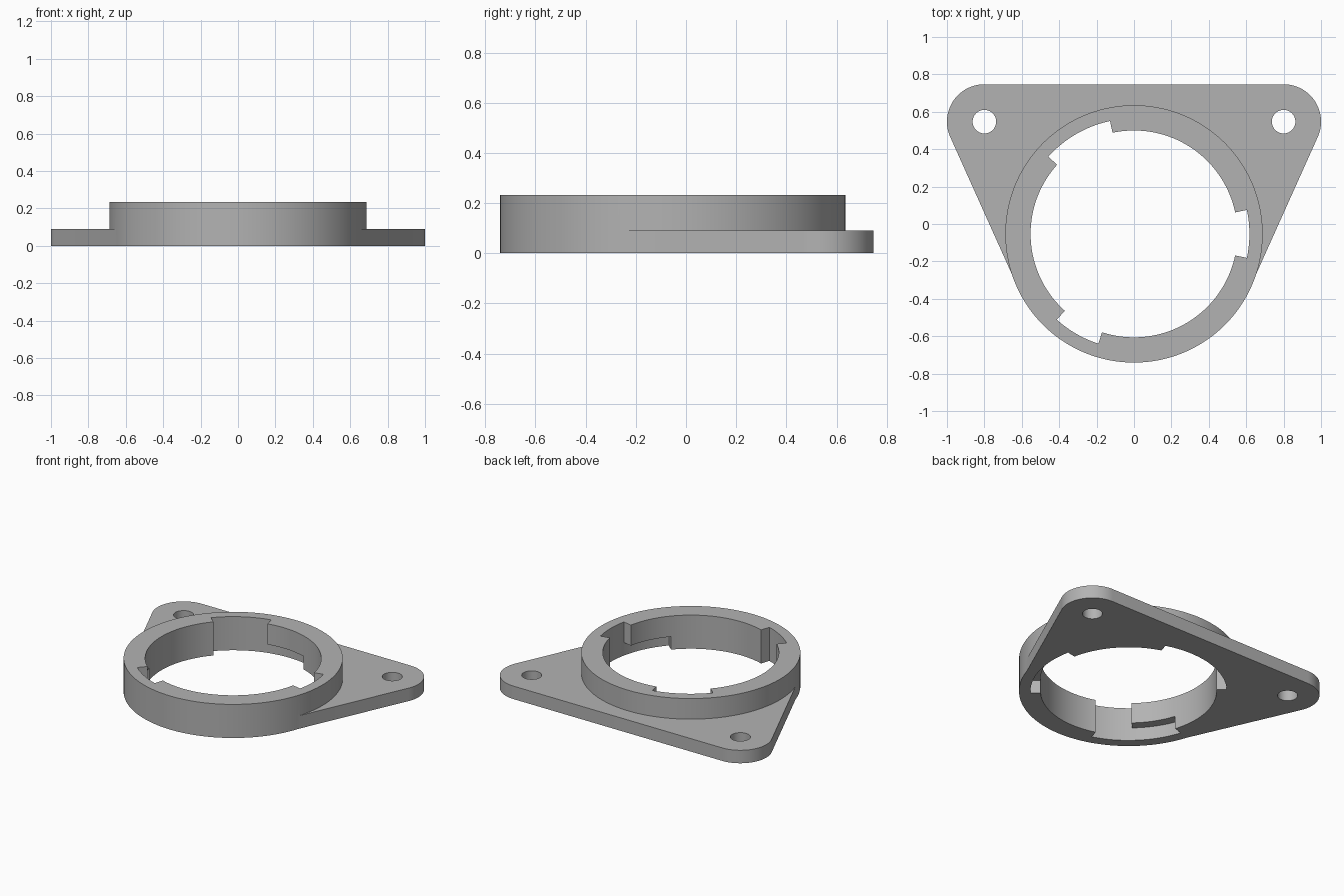
import bpy, bmesh
from math import sin, cos, radians, pi

if "Cube" in bpy.data.objects:
    bpy.data.objects.remove(bpy.data.objects["Cube"])

PLATE_H, RING_H = 0.09, 0.233
RING_Y, RING_R, BORE_R, NOTCH_R = -0.053, 0.688, 0.553, 0.617
EAR_X, EAR_Y, EAR_R, HOLE_R = 0.8, 0.547, 0.2, 0.063

grey = bpy.data.materials.new("matte grey")
grey.use_nodes = True
grey.diffuse_color = (0.45, 0.45, 0.45, 1)
grey.node_tree.nodes["Principled BSDF"].inputs["Base Color"].default_value = (0.45, 0.45, 0.45, 1)


def circle(cx, cy, r, n=144):
    return [(cx + r * cos(2 * pi * i / n), cy + r * sin(2 * pi * i / n)) for i in range(n)]


def sector(a0, a1, r0, r1, n=16):
    """Ring slice outline around the bore axis, angles in degrees."""
    steps = [radians(a0 + (a1 - a0) * i / n) for i in range(n + 1)]
    arc = [(r1 * cos(a), RING_Y + r1 * sin(a)) for a in steps]
    return arc + [(r0 * cos(a), RING_Y + r0 * sin(a)) for a in reversed(steps)]


def hull(points):
    """Convex outline, counter-clockwise."""
    def half(pts):
        out = []
        for p in pts:
            while len(out) > 1 and ((out[-1][0] - out[-2][0]) * (p[1] - out[-2][1])
                                    - (out[-1][1] - out[-2][1]) * (p[0] - out[-2][0])) <= 1e-9:
                out.pop()
            out.append(p)
        return out[:-1]
    pts = sorted(points)
    return half(pts) + half(pts[::-1])


def prism(name, outline, z0, z1):
    bm = bmesh.new()
    face = bm.faces.new([bm.verts.new((x, y, z0)) for x, y in outline])
    top = bmesh.ops.extrude_face_region(bm, geom=[face])["geom"]
    bmesh.ops.translate(bm, vec=(0, 0, z1 - z0),
                        verts=[v for v in top if isinstance(v, bmesh.types.BMVert)])
    bmesh.ops.recalc_face_normals(bm, faces=bm.faces)
    mesh = bpy.data.meshes.new(name)
    bm.to_mesh(mesh)
    bm.free()
    mesh.materials.append(grey)
    obj = bpy.data.objects.new(name, mesh)
    bpy.context.collection.objects.link(obj)
    return obj


def combine(body, other, operation):
    mod = body.modifiers.new(operation, 'BOOLEAN')
    mod.operation, mod.object, mod.solver = operation, other, 'EXACT'
    bpy.context.view_layer.objects.active = body
    bpy.ops.object.modifier_apply(modifier=mod.name)
    bpy.data.objects.remove(other)


# Flange plate wrapped around two ears and the ring, joined with the collar
ears = circle(EAR_X, EAR_Y, EAR_R) + circle(-EAR_X, EAR_Y, EAR_R)
flange = prism("mounting_flange", hull(ears + circle(0, RING_Y, RING_R - 0.004)), 0, PLATE_H)
combine(flange, prism("collar", circle(0, RING_Y, RING_R), 0, RING_H), 'UNION')

# Bore and screw holes
combine(flange, prism("bore", circle(0, RING_Y, BORE_R), -0.1, 0.4), 'DIFFERENCE')
for side in (-1, 1):
    combine(flange, prism("screw_hole", circle(side * EAR_X, EAR_Y, HOLE_R, 48), -0.1, 0.4), 'DIFFERENCE')

# Bayonet notches through the full height, each with a locking groove open below
for centre, half in ((0, 12), (120, 18), (240, 12)):
    start = centre - half
    combine(flange, prism("notch", sector(start, centre + half, 0.5, NOTCH_R), -0.1, 0.4), 'DIFFERENCE')
    combine(flange, prism("groove", sector(start - 30, start + 2, 0.5, NOTCH_R - 0.0005), -0.1, PLATE_H), 'DIFFERENCE')

# Smooth round walls, crisp edges
bpy.ops.object.select_all(action='DESELECT')
flange.select_set(True)
bpy.context.view_layer.objects.active = flange
bpy.ops.object.shade_smooth_by_angle(angle=radians(25))
